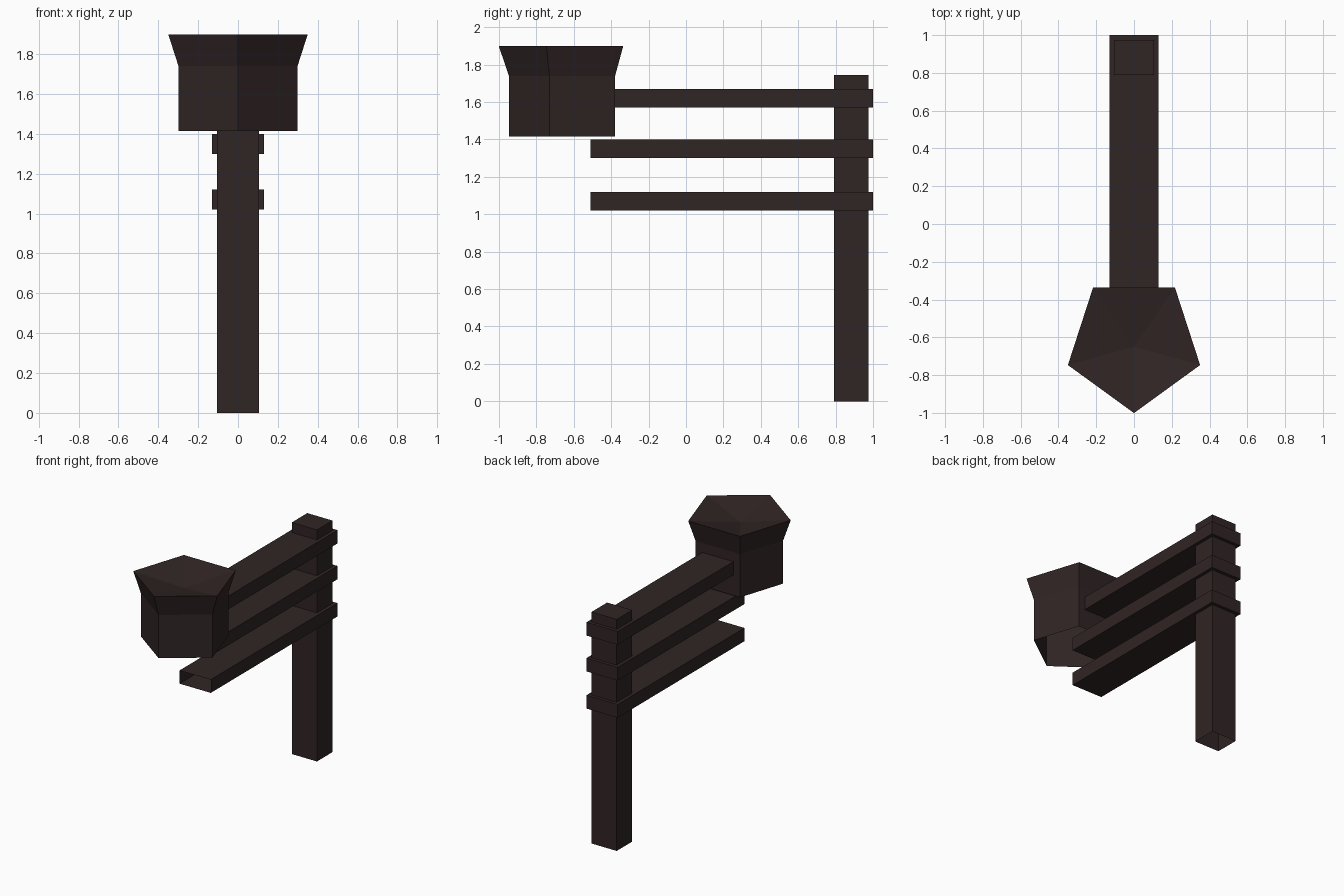
import bpy, bmesh, math
from mathutils import Vector

if "Cube" in bpy.data.objects:
    bpy.data.objects.remove(bpy.data.objects["Cube"])

wood = bpy.data.materials.new("dark brown wood")
wood.diffuse_color = (0.030, 0.018, 0.018, 1)
wood.use_nodes = True
wood.node_tree.nodes["Principled BSDF"].inputs["Base Color"].default_value = wood.diffuse_color


def finish(bm, name):
    mesh = bpy.data.meshes.new(name)
    bm.to_mesh(mesh)
    bm.free()
    mesh.materials.append(wood)
    obj = bpy.data.objects.new(name, mesh)
    bpy.context.collection.objects.link(obj)
    return obj


def open_box(name, lo, hi, open_dir):
    """Box between two corners, with the face towards open_dir left off."""
    lo, hi = Vector(lo), Vector(hi)
    bm = bmesh.new()
    bmesh.ops.create_cube(bm, size=1)
    bm.normal_update()
    gone = [f for f in bm.faces if f.normal.dot(Vector(open_dir)) > 0.9]
    bmesh.ops.delete(bm, geom=gone, context='FACES_ONLY')
    for v in bm.verts:
        v.co = Vector([(a + b) / 2 + c * (b - a) for a, b, c in zip(lo, hi, v.co)])
    return finish(bm, name)


# Upright post, open underneath
open_box("post", (-0.105, 0.79, 0), (0.105, 0.975, 1.745), (0, 0, -1))

# Three horizontal rails, open at the front end
for name, z in (("lower_rail", 1.02), ("middle_rail", 1.30), ("upper_rail", 1.57)):
    open_box(name, (-0.13, -0.51, z), (0.13, 1.0, z + 0.1), (0, -1, 0))

# Five-sided cup with a flared rim and a shallow sunken top, open underneath
bm = bmesh.new()
SIDES = 5
rings = []
for radius, z in ((0.314, 1.415), (0.314, 1.74), (0.368, 1.90)):
    ring = []
    for i in range(SIDES):
        a = -math.pi / 2 + i * math.tau / SIDES
        ring.append(bm.verts.new((radius * math.cos(a), -0.633 + radius * math.sin(a), z)))
    rings.append(ring)
centre = bm.verts.new((0, -0.65, 1.83))
for i in range(SIDES):
    j = (i + 1) % SIDES
    for low, high in zip(rings, rings[1:]):
        bm.faces.new((low[i], low[j], high[j], high[i]))
    bm.faces.new((rings[-1][i], rings[-1][j], centre))
finish(bm, "cup")
